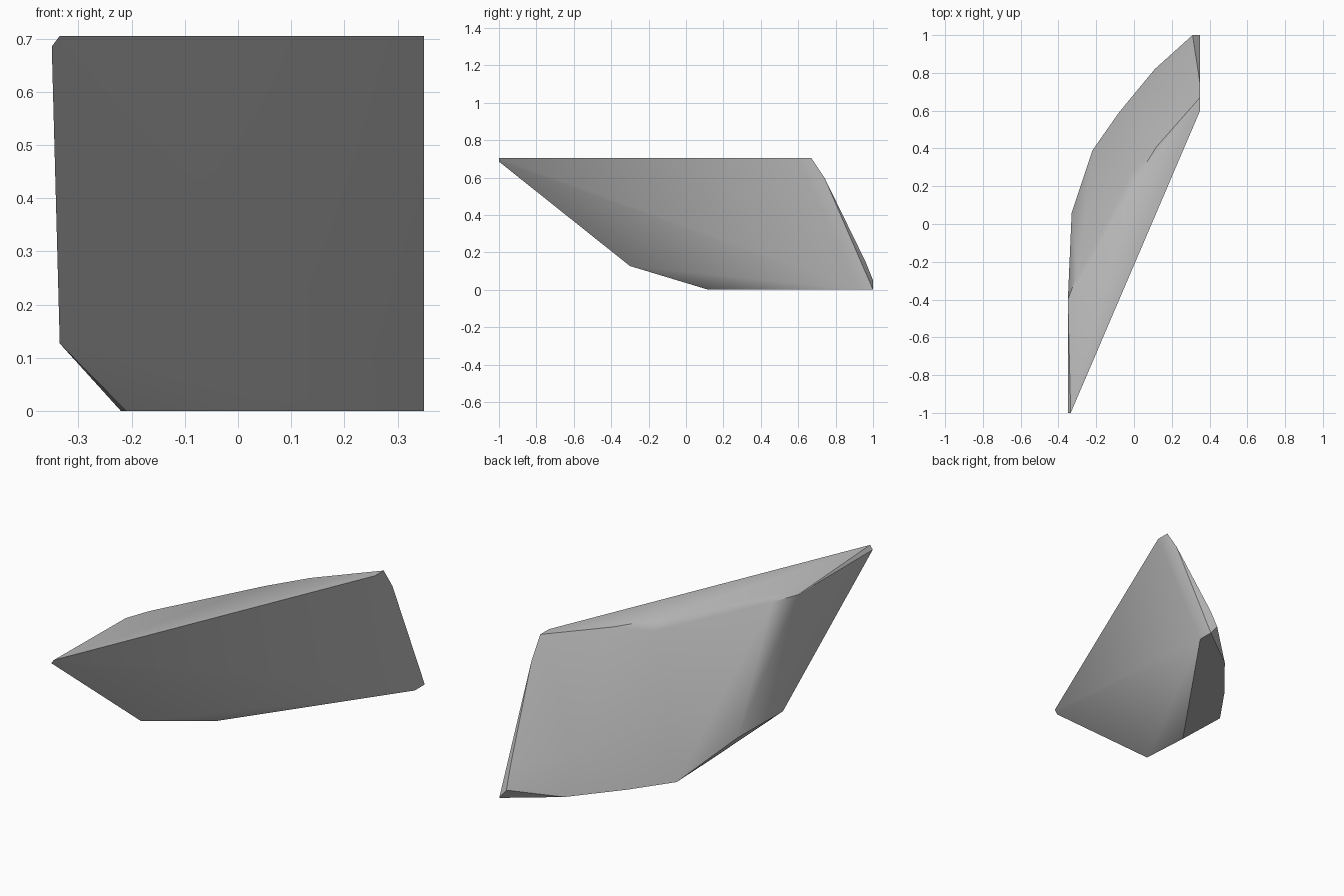
import bpy
import bmesh
import math

# Remove the default object
default_cube = bpy.data.objects.get("Cube")
if default_cube:
    bpy.data.objects.remove(default_cube, do_unlink=True)


def make_material(name, colour):
    """One flat colour, shown in the viewport and in renders."""
    material = bpy.data.materials.new(name)
    material.use_nodes = True
    material.diffuse_color = colour
    shader = material.node_tree.nodes["Principled BSDF"]
    shader.inputs["Base Color"].default_value = colour
    shader.inputs["Roughness"].default_value = 0.8
    return material


def ring(outline, height):
    """Lift a flat outline to one height."""
    return [(x, y, height) for x, y in outline]


def make_hull(name, points, material, smooth_angle):
    """Wrap a convex stone around its corner points."""
    bm = bmesh.new()
    for point in points:
        bm.verts.new(point)
    hull = bmesh.ops.convex_hull(bm, input=bm.verts[:])
    spare = {item for item in hull["geom_interior"] + hull["geom_unused"]
             if isinstance(item, bmesh.types.BMVert)}
    bmesh.ops.delete(bm, geom=list(spare), context="VERTS")
    bmesh.ops.dissolve_limit(bm, angle_limit=math.radians(1),
                             verts=bm.verts[:], edges=bm.edges[:])
    bmesh.ops.recalc_face_normals(bm, faces=bm.faces[:])
    mesh = bpy.data.meshes.new(name)
    bm.to_mesh(mesh)
    bm.free()
    mesh.materials.append(material)
    stone = bpy.data.objects.new(name, mesh)
    bpy.context.collection.objects.link(stone)
    bpy.ops.object.select_all(action="DESELECT")
    stone.select_set(True)
    bpy.context.view_layer.objects.active = stone
    bpy.ops.object.shade_smooth_by_angle(angle=math.radians(smooth_angle))
    return stone


# Flat base of the shard
base = ring([(-.21, .12), (.35, .92), (.35, 1), (.11, .82),
             (-.08, .59), (-.22, .39)], 0)

# Chamfered lower corner
lower_corner = ring([(-.335, -.3), (-.33, .06)], .127)

# Flat top, with a straight front edge and a curved back edge
top = ring([(-.335, -1), (.35, .6), (.35, .67), (.12, .41),
            (0, .22), (-.28, -.31)], .705)

# Slightly lowered rim around the curved back
rim = ring([(-.35, -1), (-.35, -.4), (-.3, -.27)], .685)
rim += ring([(-.01, .27), (.14, .47)], .665)

# Bevelled end and the soft bulge low on the back
end = [(.35, .74, .6), (.316, .96, .15), (.31, 1, .05), (.1, .74, .18)]

stone_grey = make_material("stone grey", (.5, .5, .5, 1))
make_hull("stone_shard", base + lower_corner + top + rim + end, stone_grey, 35)
